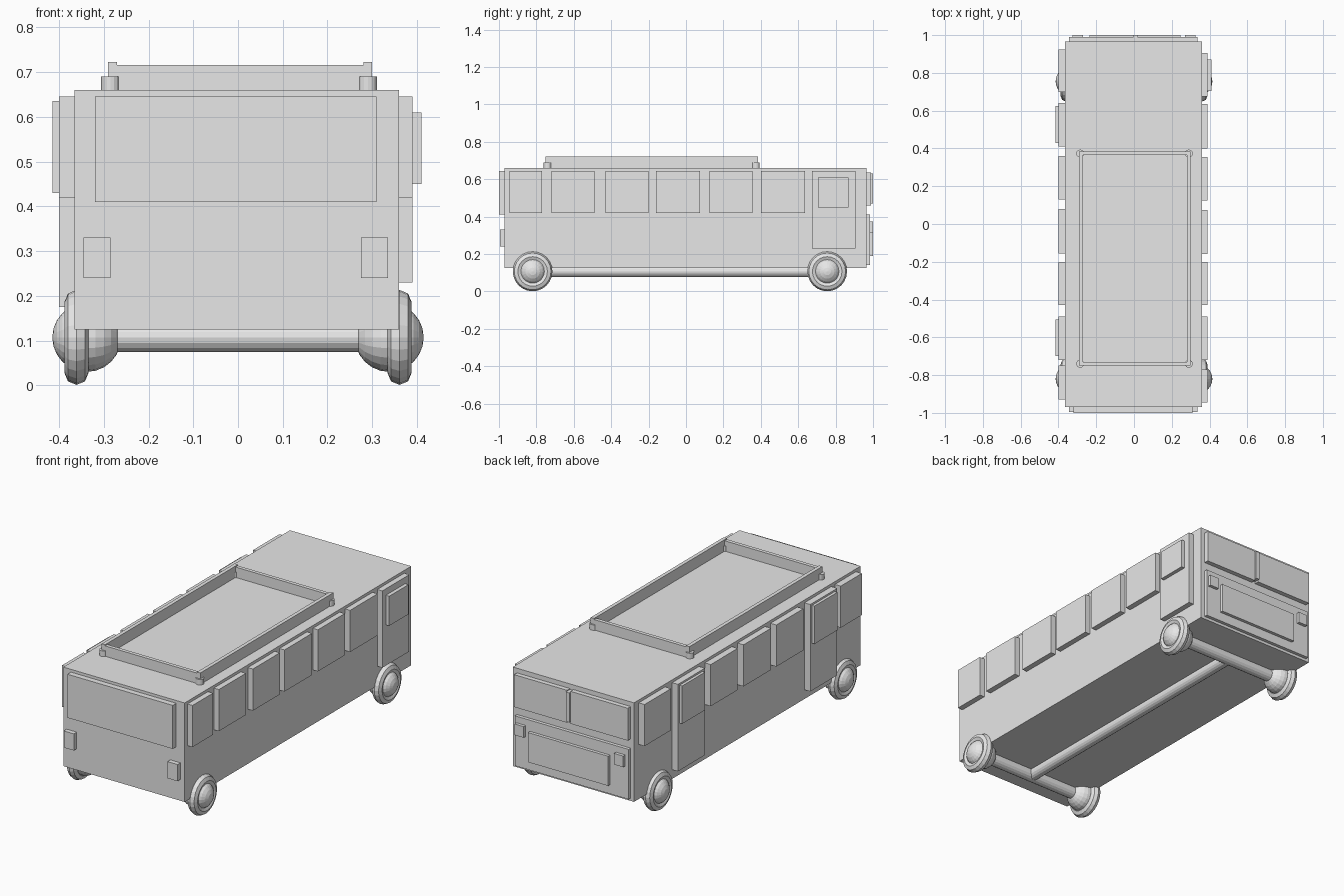
import bpy
import math
from mathutils import Matrix

if "Cube" in bpy.data.objects:
    bpy.data.objects.remove(bpy.data.objects["Cube"])

paint = bpy.data.materials.new("light_grey")
paint.diffuse_color = (0.8, 0.8, 0.8, 1)
paint.use_nodes = True
paint.node_tree.nodes["Principled BSDF"].inputs["Base Color"].default_value = paint.diffuse_color


def finish(name):
    ob = bpy.context.object
    ob.name = name
    ob.data.materials.append(paint)
    return ob


def box(name, x, y, z):
    """Box spanning the (min, max) pairs given for each axis."""
    bpy.ops.mesh.primitive_cube_add(size=1)
    ob = finish(name)
    size = [b - a for a, b in (x, y, z)]
    mid = [(a + b) / 2 for a, b in (x, y, z)]
    ob.data.transform(Matrix.Translation(mid) @ Matrix.Diagonal((*size, 1)))
    return ob


def rod(name, loc, radius, length, rot=(0, 0, 0), sides=16):
    bpy.ops.mesh.primitive_cylinder_add(vertices=sides, radius=radius, depth=length,
                                        location=loc, rotation=rot)
    return finish(name)


# Body shell
LEFT, RIGHT, FRONT, BACK, ROOF = -0.365, 0.36, -0.97, 0.965, 0.66
box("body", (LEFT, RIGHT), (FRONT, BACK), (0.125, ROOF))

# Front: windscreen and headlights
box("windscreen", (-0.32, 0.31), (-1.0, FRONT), (0.41, 0.645))
for x in (-0.345, 0.275):
    box("headlight", (x, x + 0.06), (-0.995, FRONT), (0.24, 0.33))

# Right side: windows and rear door
WIN_Z = (0.42, 0.645)
for y in ((-0.945, -0.77), (-0.72, -0.49), (-0.43, -0.2),
          (-0.16, 0.075), (0.125, 0.355), (0.4, 0.635)):
    box("right_window", (RIGHT, 0.39), y, WIN_Z)
box("right_door", (RIGHT, 0.39), (0.675, 0.905), (0.23, 0.645))
box("right_door_window", (0.39, 0.41), (0.705, 0.87), (0.45, 0.61))

# Left side: windows and two passenger doors
for y in ((-0.93, -0.75), (-0.43, -0.2), (-0.155, 0.08), (0.13, 0.36), (0.7, 0.925)):
    box("left_window", (-0.4, LEFT), y, WIN_Z)
for a, b in ((-0.72, -0.49), (0.41, 0.64)):
    box("left_door", (-0.4, LEFT), (a, b), (0.175, 0.645))
    box("left_door_window", (-0.415, -0.4), (a + 0.02, b - 0.015), (0.43, 0.635))

# Back: split window, engine cover and tail lights
for x in ((-0.345, -0.003), (0.018, 0.335)):
    box("rear_window", x, (BACK, 0.99), (0.46, 0.635))
box("rear_window_divider", (-0.003, 0.018), (BACK, 1.0), (0.47, 0.63))
box("rear_panel", (-0.345, 0.335), (BACK, 0.983), (0.14, 0.41))
box("engine_cover", (-0.235, 0.245), (0.983, 1.0), (0.19, 0.35))
for x in (-0.325, 0.27):
    box("tail_light", (x, x + 0.055), (0.983, 1.0), (0.315, 0.375))

# Roof rack: rails and corner posts
for x in (-0.29, 0.28):
    box("rack_side_rail", (x, x + 0.02), (-0.75, 0.385), (ROOF, 0.722))
for y in (-0.75, 0.365):
    box("rack_end_rail", (-0.272, 0.282), (y, y + 0.02), (ROOF, 0.716))
for x in (-0.285, 0.29):
    for y in (-0.74, 0.373):
        rod("rack_post", (x, y, 0.675), 0.021, 0.03)

# Wheels, axles and drive shaft
AXLE_Z = 0.107
for y in (-0.82, 0.755):
    rod("axle", (0, y, AXLE_Z), 0.033, 0.66, (0, math.pi / 2, 0))
    for s in (-1, 1):
        bpy.ops.mesh.primitive_torus_add(major_segments=24, minor_segments=8,
                                         major_radius=0.079, minor_radius=0.027,
                                         location=(s * 0.361, y, AXLE_Z),
                                         rotation=(0, math.pi / 2, 0))
        finish("tyre")
        bpy.ops.mesh.primitive_uv_sphere_add(segments=20, ring_count=12, radius=0.077,
                                             location=(s * 0.338, y, AXLE_Z),
                                             rotation=(0, math.pi / 2, 0))
        finish("hub")
rod("drive_shaft", (0, -0.03, AXLE_Z), 0.031, 1.575, (math.pi / 2, 0, 0))
